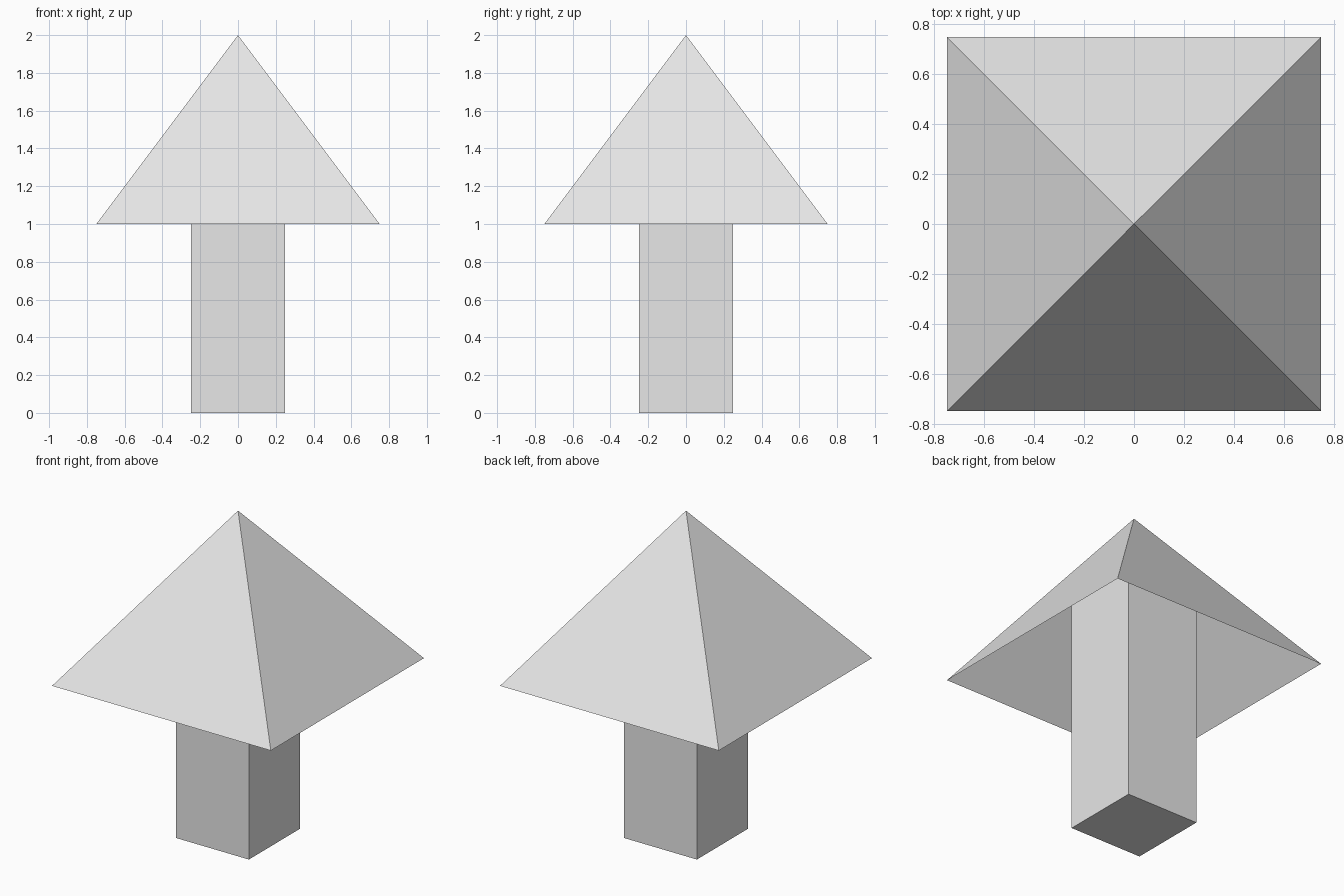
import bpy
import bmesh

cube = bpy.data.objects.get("Cube")
if cube:
    bpy.data.objects.remove(cube, do_unlink=True)

grey = bpy.data.materials.new("light grey")
grey.use_nodes = True
colour = (0.8, 0.8, 0.8, 1)
grey.diffuse_color = colour
grey.node_tree.nodes["Principled BSDF"].inputs["Base Color"].default_value = colour


def square(bm, half, z):
    return [bm.verts.new((sx * half, sy * half, z))
            for sx, sy in ((-1, -1), (1, -1), (1, 1), (-1, 1))]


def finish(bm, name):
    mesh = bpy.data.meshes.new(name)
    bm.to_mesh(mesh)
    bm.free()
    mesh.materials.append(grey)
    obj = bpy.data.objects.new(name, mesh)
    bpy.context.collection.objects.link(obj)
    return obj


# Square post, running up inside the hollow roof
bm = bmesh.new()
bottom, top = square(bm, 0.25, 0), square(bm, 0.25, 1.5)
bm.faces.new(reversed(bottom))
bm.faces.new(top)
for i in range(4):
    j = (i + 1) % 4
    bm.faces.new((bottom[i], bottom[j], top[j], top[i]))
finish(bm, "post")

# Pyramid roof, open underneath
bm = bmesh.new()
eaves = square(bm, 0.75, 1)
apex = bm.verts.new((0, 0, 2))
for i in range(4):
    bm.faces.new((eaves[i], eaves[(i + 1) % 4], apex))
finish(bm, "roof")
